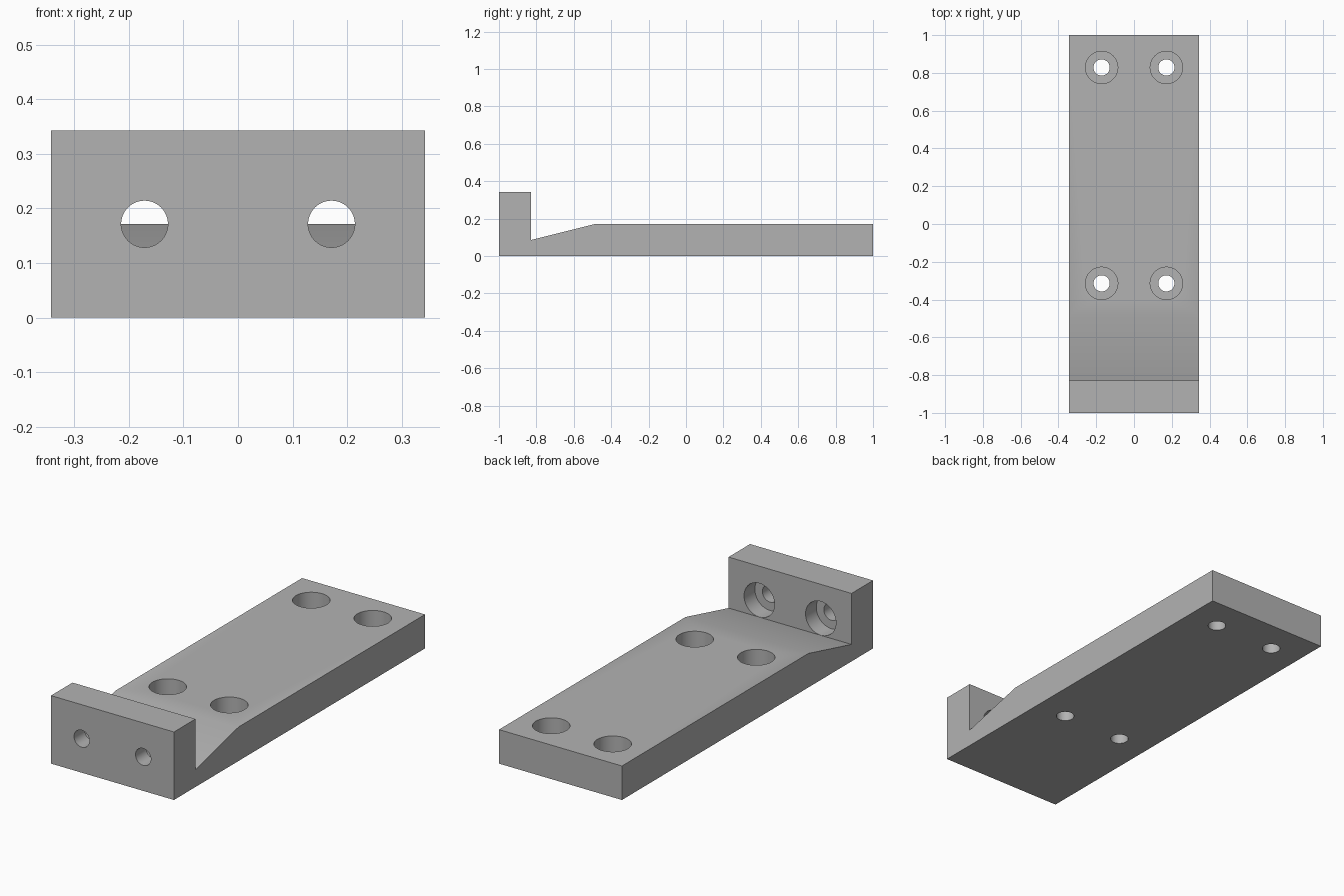
import bpy, bmesh, math
from mathutils import Matrix, Vector

if "Cube" in bpy.data.objects:
    bpy.data.objects.remove(bpy.data.objects["Cube"])

U = 1 / 70          # one design unit
HALF_WIDTH = 24 * U

grey = bpy.data.materials.new("plain grey")
grey.diffuse_color = (0.45, 0.45, 0.45, 1)
grey.use_nodes = True
grey.node_tree.nodes["Principled BSDF"].inputs["Base Color"].default_value = grey.diffuse_color


def finish(bm, name):
    bmesh.ops.recalc_face_normals(bm, faces=bm.faces)
    mesh = bpy.data.meshes.new(name)
    bm.to_mesh(mesh)
    bm.free()
    mesh.materials.append(grey)
    obj = bpy.data.objects.new(name, mesh)
    bpy.context.collection.objects.link(obj)
    return obj


def add_drill(bm, start, end, radius):
    """Closed cylinder between two points."""
    start, end = Vector(start), Vector(end)
    axis = end - start
    turn = axis.to_track_quat('Z', 'Y').to_matrix().to_4x4()
    bmesh.ops.create_cone(bm, cap_ends=True, segments=64, radius1=radius,
                          radius2=radius, depth=axis.length,
                          matrix=Matrix.Translation((start + end) / 2) @ turn)


# Bracket body: side profile (y, z) extruded across the width
profile = [(-70, 0), (70, 0), (70, 12), (-34, 12), (-58, 6), (-58, 24), (-70, 24)]
bm = bmesh.new()
side = bm.faces.new([bm.verts.new((-HALF_WIDTH, y * U, z * U)) for y, z in profile])
ext = bmesh.ops.extrude_face_region(bm, geom=[side])
bmesh.ops.translate(bm, vec=(2 * HALF_WIDTH, 0, 0),
                    verts=[v for v in ext["geom"] if isinstance(v, bmesh.types.BMVert)])
body = finish(bm, "bracket_body")

# Cutters: narrow through holes and wide counterbores
through, bores = bmesh.new(), bmesh.new()
for x in (-12 * U, 12 * U):
    for y in (-22 * U, 58 * U):
        add_drill(through, (x, y, -0.05), (x, y, 0.25), 3 * U)
        add_drill(bores, (x, y, 6 * U), (x, y, 0.25), 6 * U)
    # upright plate, counterbored from its inner face
    add_drill(through, (x, -1.05, 12 * U), (x, -56 * U, 12 * U), 3 * U)
    add_drill(bores, (x, -64 * U, 12 * U), (x, -58 * U + 0.002, 12 * U), 5.95 * U)

for bm, name in ((through, "through_hole_cutter"), (bores, "counterbore_cutter")):
    cutter = finish(bm, name)
    cutter.hide_render = True
    cutter.hide_set(True)
    cut = body.modifiers.new(name, 'BOOLEAN')
    cut.operation = 'DIFFERENCE'
    cut.solver = 'EXACT'
    cut.object = cutter

# Smooth hole walls, sharp edges elsewhere
bpy.context.view_layer.objects.active = body
body.select_set(True)
for mod in list(body.modifiers):
    bpy.ops.object.modifier_apply(modifier=mod.name)
bpy.ops.object.shade_smooth_by_angle(angle=math.radians(30))
